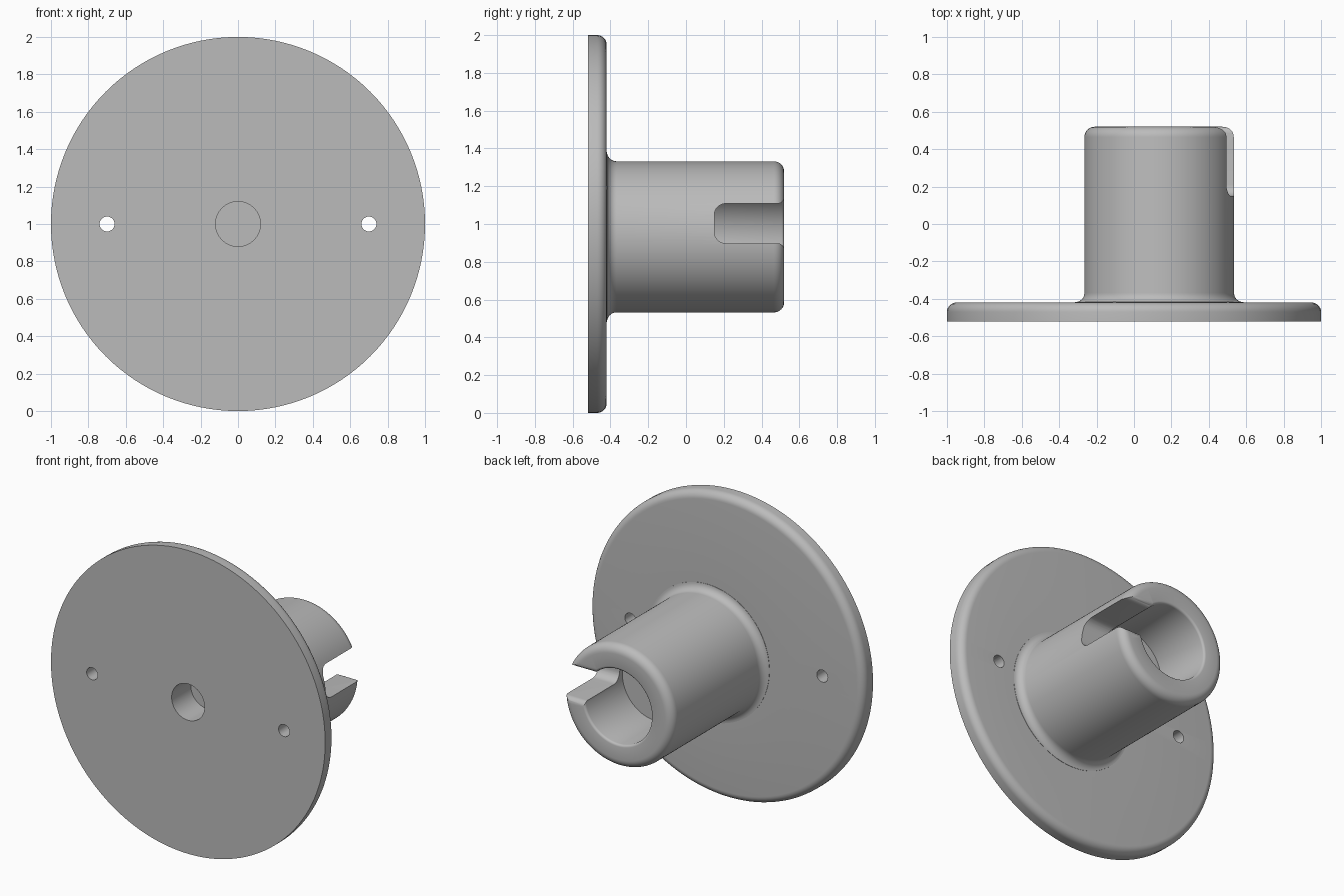
import bpy, bmesh
from math import sin, cos, pi, radians
from mathutils import Vector

if "Cube" in bpy.data.objects:
    bpy.data.objects.remove(bpy.data.objects["Cube"])

grey = bpy.data.materials.new("plain grey")
grey.use_nodes = True
colour = (0.5, 0.5, 0.5, 1)
grey.diffuse_color = colour
grey.node_tree.nodes["Principled BSDF"].inputs["Base Color"].default_value = colour

PLATE = (0, 1)          # x, z of the plate axis
TUBE = (0.135, 0.932)   # x, z of the offset tube axis


def arc(cx, cy, r, start, end, steps=8):
    """Points of a circular arc, angles in degrees."""
    angles = [radians(start + (end - start) * i / steps) for i in range(steps + 1)]
    return [(cx + r * cos(a), cy + r * sin(a)) for a in angles]


def finish(name, bm):
    bmesh.ops.remove_doubles(bm, verts=bm.verts, dist=1e-5)
    bmesh.ops.recalc_face_normals(bm, faces=bm.faces)
    mesh = bpy.data.meshes.new(name)
    bm.to_mesh(mesh)
    bm.free()
    mesh.materials.append(grey)
    ob = bpy.data.objects.new(name, mesh)
    bpy.context.collection.objects.link(ob)
    return ob


def lathe(name, profile, axis, steps=128):
    """Spin (radius, y) points around a line parallel to y."""
    bm = bmesh.new()
    verts = [bm.verts.new((axis[0] + r, y, axis[1])) for r, y in profile]
    edges = [bm.edges.new(pair) for pair in zip(verts, verts[1:])]
    bmesh.ops.spin(bm, geom=verts + edges, cent=(axis[0], 0, axis[1]),
                   axis=(0, 1, 0), angle=2 * pi, steps=steps)
    return finish(name, bm)


def rod(name, x, z, r, y0, y1, steps):
    return lathe(name, [(0, y0), (r, y0), (r, y1), (0, y1)], (x, z), steps)


def combine(target, other, operation):
    mod = target.modifiers.new(operation.lower(), "BOOLEAN")
    mod.operation = operation
    mod.solver = "EXACT"
    mod.object = other
    bpy.context.view_layer.objects.active = target
    bpy.ops.object.modifier_apply(modifier=mod.name)
    bpy.data.objects.remove(other)


# Round plate with a softened back rim
body = lathe("flanged_socket",
             [(0, -0.52), (1, -0.52)] + arc(0.95, -0.47, 0.05, 0, 90) + [(0, -0.42)],
             PLATE)

# Tube with root fillet, rounded end and blind bore
tube = lathe("tube",
             [(0, -0.47), (0.45, -0.47)] + arc(0.45, -0.368, 0.05, 270, 180)
             + arc(0.345, 0.465, 0.055, 0, 90)
             + arc(0.26, 0.505, 0.015, 90, 180, 3) + [(0.245, 0.12), (0, 0.12)],
             TUBE)
combine(body, tube, "UNION")

# Blind pocket in the front and two screw holes
combine(body, rod("pocket", 0, 1, 0.12, -0.6, -0.32, 64), "DIFFERENCE")
for side in (-1, 1):
    combine(body, rod("screw_hole", side * 0.7, 1, 0.04, -0.6, -0.3, 32), "DIFFERENCE")

# Slot through the left wall: rounded inner corners, flared mouth
half = arc(0.21, 0.045, 0.06, 180, 90) + arc(0.485, 0.14, 0.035, 270, 360) + [(0.6, 0.14)]
outline = half + [(y, -h) for y, h in reversed(half)]
bm = bmesh.new()
face = bm.faces.new([bm.verts.new((0.14, y, 1.003 + h)) for y, h in outline])
wall = bmesh.ops.extrude_face_region(bm, geom=[face])
bmesh.ops.translate(bm, vec=Vector((0.6, 0, 0)),
                    verts=[v for v in wall["geom"] if isinstance(v, bmesh.types.BMVert)])
combine(body, finish("slot", bm), "DIFFERENCE")

# Smooth curved walls, crisp edges
bpy.ops.object.select_all(action="DESELECT")
body.select_set(True)
bpy.context.view_layer.objects.active = body
bpy.ops.object.shade_smooth_by_angle(angle=radians(35))
